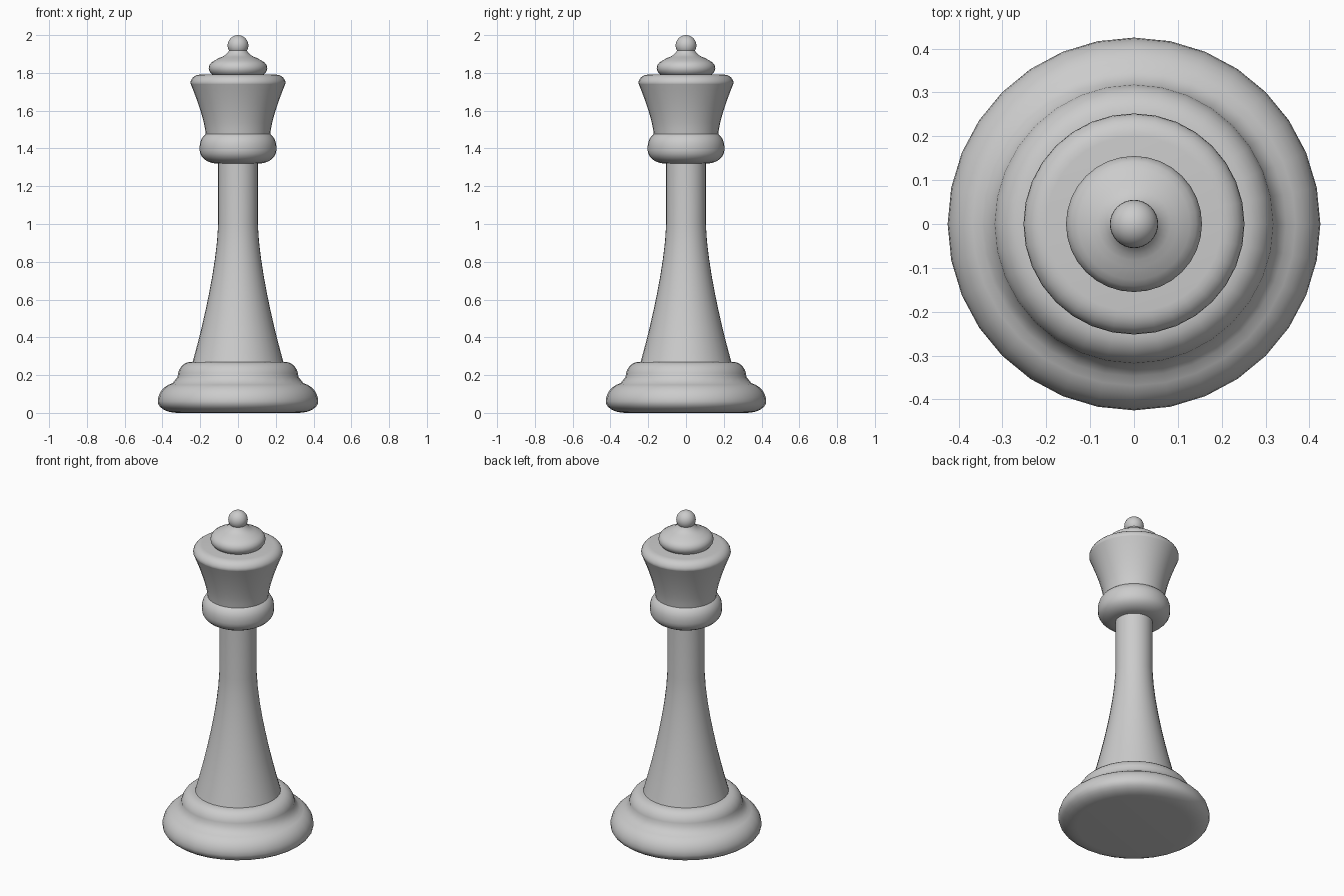
import bpy
import bmesh
from math import sin, cos, pi, tau, radians

cube = bpy.data.objects.get("Cube")
if cube:
    bpy.data.objects.remove(cube, do_unlink=True)

SIDES = 32

# Single grey finish
grey = bpy.data.materials.new("plain grey")
grey.use_nodes = True
grey.diffuse_color = (0.6, 0.6, 0.6, 1)
shader = grey.node_tree.nodes["Principled BSDF"]
shader.inputs["Base Color"].default_value = grey.diffuse_color


def arc(radius, height, width, rise, start, end, steps=6):
    """Elliptical moulding around a centre in the (radius, height) plane."""
    angles = [radians(start + (end - start) * i / steps) for i in range(steps + 1)]
    return [(radius + width * cos(a), height + rise * sin(a)) for a in angles]


def taper(narrow, wide, narrow_z, wide_z, power, steps=8):
    """Curved flare that opens from the narrow end to the wide end."""
    fractions = [i / steps for i in range(steps + 1)]
    return [(narrow + (wide - narrow) * t ** power,
             narrow_z + (wide_z - narrow_z) * t) for t in fractions]


def lathe(name, profile, sharp=50):
    """Close the profile on the vertical axis and turn it into a solid."""
    outline = [(0, profile[0][1])] + profile + [(0, profile[-1][1])]
    bm = bmesh.new()
    verts = [bm.verts.new((radius, 0, height)) for radius, height in outline]
    edges = [bm.edges.new(pair) for pair in zip(verts, verts[1:])]
    bmesh.ops.spin(bm, geom=verts + edges, cent=(0, 0, 0), axis=(0, 0, 1),
                   angle=tau, steps=SIDES, use_duplicate=False)
    bmesh.ops.remove_doubles(bm, verts=bm.verts, dist=0.001)
    bmesh.ops.recalc_face_normals(bm, faces=bm.faces)
    mesh = bpy.data.meshes.new(name)
    bm.to_mesh(mesh)
    bm.free()
    mesh.materials.append(grey)
    part = bpy.data.objects.new(name, mesh)
    bpy.context.collection.objects.link(part)
    bpy.ops.object.select_all(action="DESELECT")
    part.select_set(True)
    bpy.context.view_layer.objects.active = part
    bpy.ops.object.shade_smooth_by_angle(angle=radians(sharp))


# Broad rounded foot with a softer step above it
foot_underside = arc(0.32, 0.06, 0.105, 0.06, -90, 0)
foot_roll = arc(0.32, 0.06, 0.105, 0.1, 0, 75)
step_roll = arc(0.25, 0.19, 0.07, 0.08, 0, 90)
lathe("base", foot_underside + foot_roll + step_roll)

# Stem that flares downward below a straight neck
flare = taper(0.105, 0.24, 1, 0.27, 1.5)
lathe("stem", flare[::-1] + [(0.105, 1.34)])

# Rounded collar
collar_underside = arc(0.11, 1.39, 0.093, 0.07, -90, 0)
collar_shoulder = arc(0.14, 1.41, 0.063, 0.075, 0, 90)
lathe("collar", collar_underside + collar_shoulder)

# Flared crown with a rolled lip
crown_wall = taper(0.17, 0.25, 1.47, 1.74, 1.4)
crown_lip = arc(0.2, 1.745, 0.052, 0.046, 0, 90)
lathe("crown", crown_wall + crown_lip)

# Domed cap sweeping up into a thin neck
cap_rim = arc(0.1, 1.825, 0.055, 0.045, -60, 60)
cap_neck = arc(0.13, 1.945, 0.09, 0.07, 250, 180)
lathe("cap", cap_rim + cap_neck)

# Ball on top
BALL = 0.055
lathe("finial", arc(0, 2 - BALL, BALL, BALL, -90, 90, SIDES // 2))
